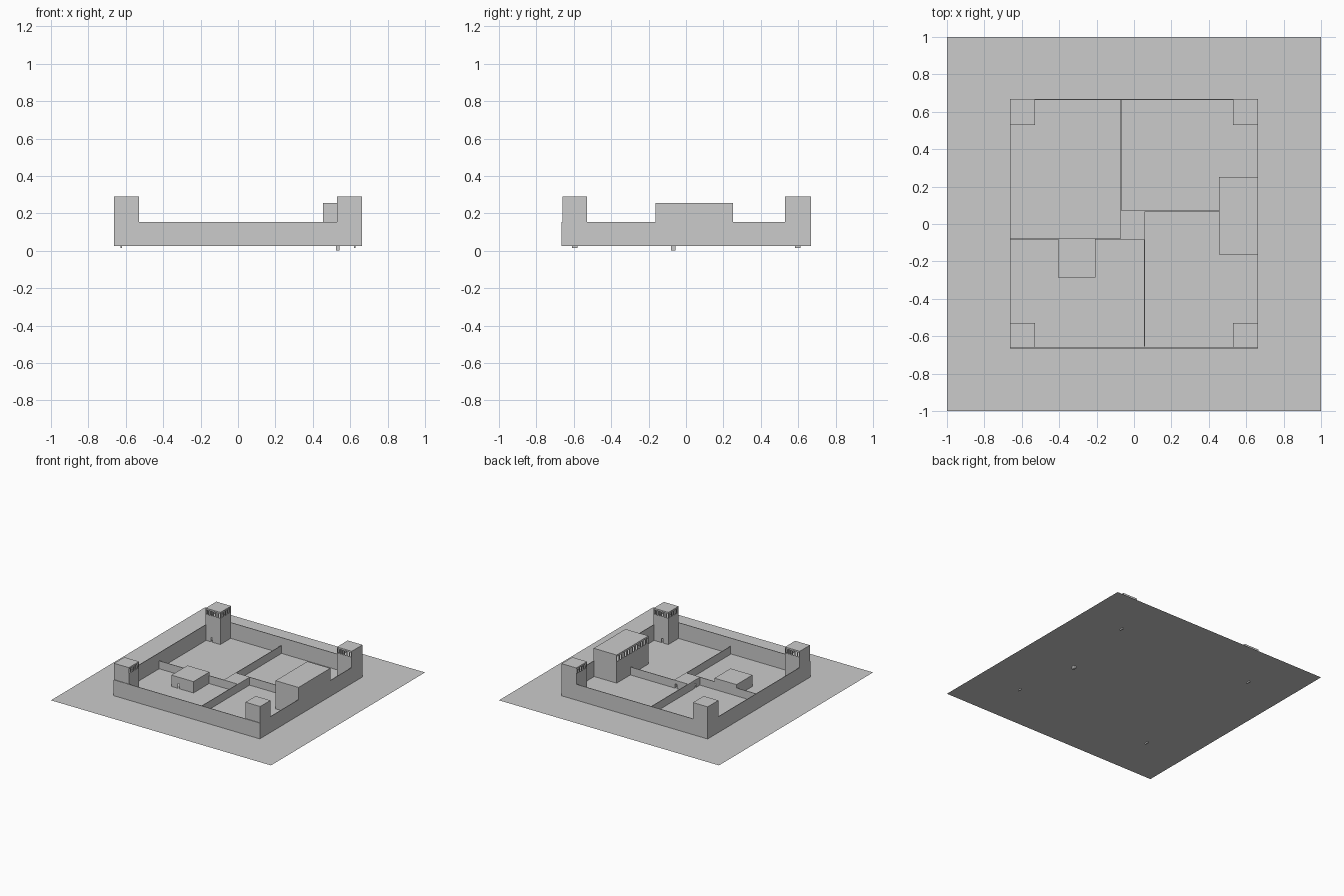
import bpy, bmesh
from mathutils import Vector

if "Cube" in bpy.data.objects:
    bpy.data.objects.remove(bpy.data.objects["Cube"])

G = 0.025      # ground level
T = 0.005      # wall thickness
WX, WY0, WY1 = 0.664, -0.66, 0.667


def boxes(name, items):
    """One object from a list of (x0, x1, y0, y1, z0, z1) blocks."""
    bm = bmesh.new()
    for x0, x1, y0, y1, z0, z1 in items:
        lo, hi = Vector((x0, y0, z0)), Vector((x1, y1, z1))
        vs = bmesh.ops.create_cube(bm, size=1)["verts"]
        for v in vs:
            v.co = Vector([(lo[i] + hi[i]) / 2 + v.co[i] * (hi[i] - lo[i]) for i in range(3)])
    me = bpy.data.meshes.new(name)
    bm.to_mesh(me)
    bm.free()
    ob = bpy.data.objects.new(name, me)
    bpy.context.collection.objects.link(ob)
    return ob


def panel(axis, pos, a0, a1, z0, z1, holes=(), h0=0, h1=0):
    """Blocks of a thin wall along an axis, with openings between heights h0 and h1."""
    a0, a1 = min(a0, a1), max(a0, a1)
    spans = [(a0, a1, z0, z1)]
    if holes:
        spans = [(a0, a1, h1, z1)]
        if h0 > z0:
            spans.append((a0, a1, z0, h0))
        edges = [a0] + [e for h in sorted(holes) for e in h] + [a1]
        spans += [(edges[i], edges[i + 1], h0, h1) for i in range(0, len(edges), 2)]
    p, q = pos - T / 2, pos + T / 2
    return [(a, b, p, q, c, d) if axis == 'x' else (p, q, a, b, c, d) for a, b, c, d in spans]


def row(a0, a1, n, fill=0.6):
    """Evenly spaced openings."""
    a0, a1 = min(a0, a1), max(a0, a1)
    s = (a1 - a0) / n
    return [(a0 + s * (i + .5 - fill / 2), a0 + s * (i + .5 + fill / 2)) for i in range(n)]


def stairs(name, axis, a0, a1, b0, b1, z0, z1, n=10):
    """Open treads climbing from a0 to a1."""
    items = []
    for i in range(n):
        p, q = sorted((a0 + (a1 - a0) * i / n, a0 + (a1 - a0) * (i + 1) / n))
        za, zb = z0 + (z1 - z0) * i / n, z0 + (z1 - z0) * (i + 1) / n
        items.append((p, q, b0, b1, za, zb) if axis == 'x' else (b0, b1, p, q, za, zb))
    boxes(name, items)


# ground sheet
bpy.ops.mesh.primitive_plane_add(size=2, location=(0, 0, G))
bpy.context.object.name = "ground"

# outer walls
h = T / 2
boxes("outer_walls",
      panel('x', WY0 - h, -WX, WX, G, 0.155) + panel('x', WY1 - h, -WX, WX, G, 0.155)
      + panel('y', -WX + h, WY0, WY1, G, 0.155) + panel('y', WX - h, WY0, WY1, G, 0.155))

# corner watch towers, open towards the yard at the top
TOP = 0.289
for sx in (-1, 1):
    for sy in (-1, 1):
        tag = ("front" if sy < 0 else "back") + ("_left" if sx < 0 else "_right")
        xo, xi = sx * WX, sx * 0.53
        yo, yi = (WY0 if sy < 0 else WY1), sy * 0.528
        mx, my = (xo + xi) / 2, (yo + yi) / 2
        door_on_y = sx * sy < 0
        b = panel('x', yo - sy * h, xo, xi, 0.155, TOP)
        b += panel('y', xo - sx * h, yo, yi, 0.155, TOP)
        b += panel('x', yi + sy * h, xo, xi, G, 0.15,
                   [(mx - .018, mx - .004)] if door_on_y else (), G, 0.06)
        b += panel('y', xi + sx * h, yo, yi, G, 0.15,
                   [(my - .018, my - .004)] if not door_on_y else (), G, 0.06)
        b += panel('x', yi + sy * h, xo, xi, 0.15, TOP, row(xo, xi, 6), 0.24, 0.277)
        b += panel('y', xi + sx * h, yo, yi, 0.15, TOP, row(yo, yi, 6), 0.24, 0.277)
        x0, x1 = sorted((xo, xi))
        y0, y1 = sorted((yo, yi))
        b.append((x0, x1, y0, y1, TOP - T, TOP))
        b.append((x0 + T, x1 - T, y0 + T, y1 - T, 0.2, 0.205))
        boxes("tower_" + tag, b)
        stairs("tower_stairs_" + tag, 'x', mx + sx * .03, mx - sx * .045,
               my - .015, my + .015, 0.014, 0.2)

# pinwheel of yard dividing walls, meeting round the central room
Y = 0.09
boxes("yard_walls",
      panel('y', -0.07, -0.08, WY1 - T, G, Y, [(-0.025, -0.01)], G, 0.06)
      + panel('x', -0.08, -WX + T, 0.055, G, Y)
      + panel('y', 0.055, WY0 + T, 0.07, G, Y)
      + panel('x', 0.07, -0.07, 0.455, G, Y, [(0.032, 0.047)], G, 0.06))
boxes("central_roof", [(-0.072, 0.057, -0.082, 0.072, Y - T, Y)])

# small hut with a front door
X0, X1, Y0, Y1, Z = -0.405, -0.205, -0.285, -0.0775, 0.118
boxes("hut",
      panel('x', Y0 + h, X0, X1, G, Z, [(-0.348, -0.333)], G, 0.065)
      + panel('x', Y1 - h, X0, X1, G, Z) + panel('y', X0 + h, Y0, Y1, G, Z)
      + panel('y', X1 - h, Y0, Y1, G, Z) + [(X0, X1, Y0, Y1, Z - T, Z)])

# main hall with a row of upper windows facing the yard
X0, X1, Y0, Y1, Z = 0.455, WX, -0.163, 0.25, 0.256
boxes("main_hall",
      panel('x', Y0 + h, X0, X1, G, Z) + panel('x', Y1 - h, X0, X1, G, Z)
      + panel('y', X0 + h, Y0, Y1, G, Z, row(Y0, Y1, 12), 0.2, 0.242)
      + panel('y', X1 - h, Y0, Y1, 0.155, Z)
      + [(X0, X1, Y0, Y1, Z - T, Z), (X0 + T, X1 - T, Y0 + T, Y1 - T, 0.15, 0.155)])
stairs("hall_stairs", 'x', 0.525, 0.63, -0.08, -0.055, 0.0, 0.15, 6)
